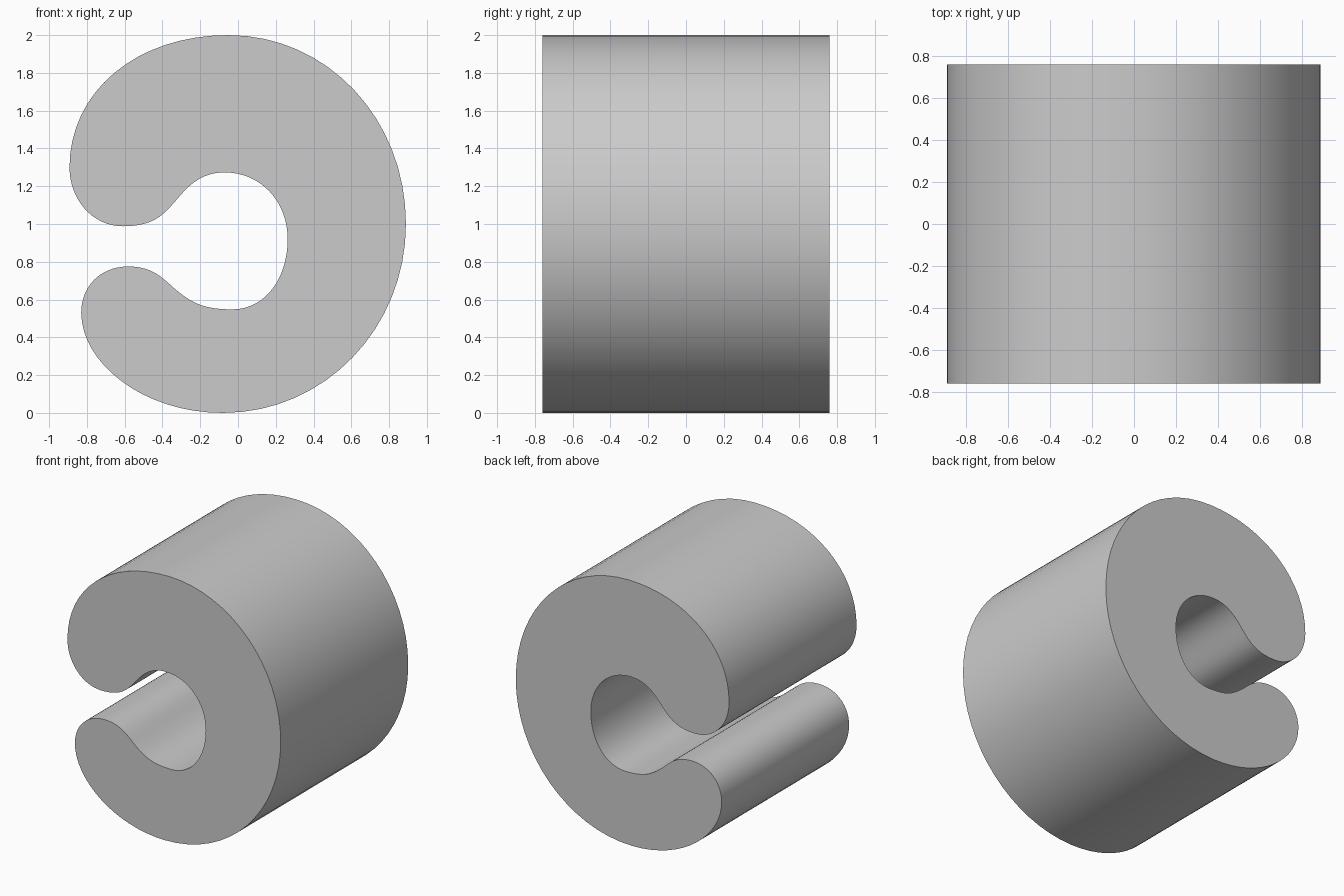
import bpy
import bmesh
from math import radians, cos, sin
from mathutils import Vector
from mathutils.geometry import interpolate_bezier

cube = bpy.data.objects.get("Cube")
if cube:
    bpy.data.objects.remove(cube, do_unlink=True)

HALF_DEPTH = 0.76
STEPS = 16

# Profile anchors: x, z, travel angle, handle length in, handle length out
ANCHORS = [
    (0.889, 1.0, 90, 0.55, 0.56),      # outer right
    (-0.05, 2.0, 180, 0.52, 0.49),     # outer top
    (-0.892, 1.3, 270, 0.40, 0.17),    # upper jaw tip
    (-0.61, 0.988, 0, 0.16, 0.15),     # upper lip
    (-0.35, 1.10, 48, 0.08, 0.10),     # slope into the bore
    (-0.07, 1.273, 0, 0.15, 0.19),     # bore top
    (0.263, 0.92, 270, 0.20, 0.20),    # bore right
    (-0.03, 0.548, 180, 0.18, 0.15),   # bore bottom
    (-0.32, 0.645, 141, 0.10, 0.09),   # slope out of the bore
    (-0.58, 0.775, 180, 0.14, 0.155),  # lower lip
    (-0.83, 0.53, 270, 0.135, 0.26),   # lower jaw tip
    (-0.08, 0.0, 0, 0.43, 0.54),       # outer bottom
]


def outline():
    points = []
    for a, b in zip(ANCHORS, ANCHORS[1:] + ANCHORS[:1]):
        start, end = Vector(a[:2]), Vector(b[:2])
        dir_a, dir_b = (Vector((cos(radians(k[2])), sin(radians(k[2])))) for k in (a, b))
        points += interpolate_bezier(start, start + dir_a * a[4],
                                     end - dir_b * b[3], end, STEPS + 1)[:-1]
    return points


# Split ring body: front cap extruded to the back
bm = bmesh.new()
front = bm.faces.new([bm.verts.new((p[0], -HALF_DEPTH, p[1])) for p in outline()])
result = bmesh.ops.extrude_face_region(bm, geom=[front], use_keep_orig=True)
back = [g for g in result["geom"] if isinstance(g, bmesh.types.BMVert)]
bmesh.ops.translate(bm, verts=back, vec=(0, 2 * HALF_DEPTH, 0))
bmesh.ops.recalc_face_normals(bm, faces=bm.faces)

mesh = bpy.data.meshes.new("split_ring")
bm.to_mesh(mesh)
bm.free()
ring = bpy.data.objects.new("split_ring", mesh)
bpy.context.collection.objects.link(ring)

# Smooth walls, crisp cap edges
bpy.ops.object.select_all(action='DESELECT')
ring.select_set(True)
bpy.context.view_layer.objects.active = ring
bpy.ops.object.shade_smooth_by_angle(angle=radians(30))
